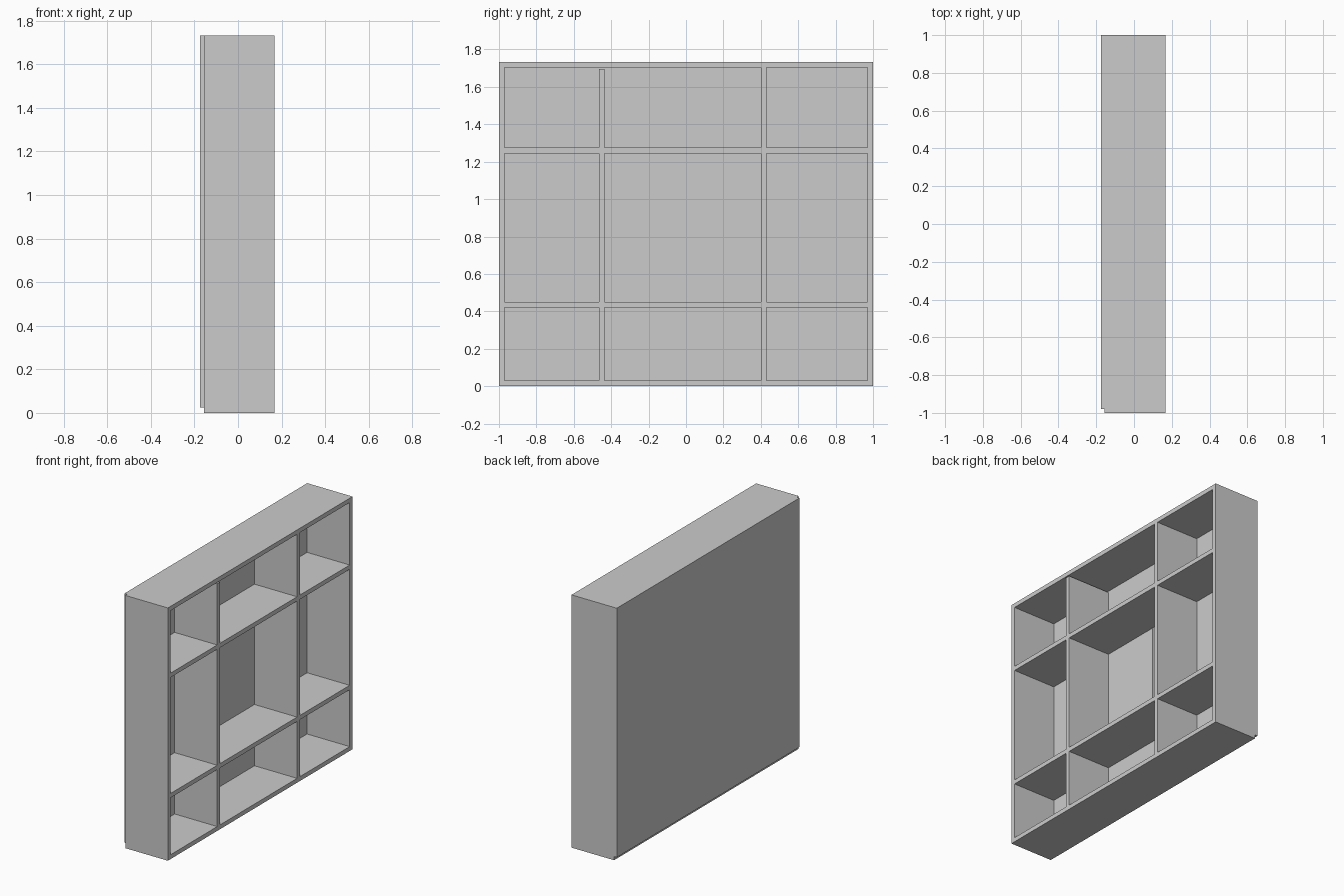
import bpy

cube = bpy.data.objects.get("Cube")
if cube:
    bpy.data.objects.remove(cube, do_unlink=True)

grey = bpy.data.materials.new("light grey")
grey.use_nodes = True
colour = (0.6, 0.6, 0.6, 1)
grey.diffuse_color = colour
grey.node_tree.nodes["Principled BSDF"].inputs["Base Color"].default_value = colour

BACK, FRONT = -0.155, 0.168   # depth of the carcass along x
T = 0.03                      # board thickness
H = 1.733                     # overall height


def board(name, x, y, z):
    """Box spanning the given (low, high) ranges."""
    spans = (x, y, z)
    bpy.ops.mesh.primitive_cube_add(size=1, location=[(a + b) / 2 for a, b in spans])
    ob = bpy.context.object
    ob.name = name
    ob.scale = [b - a for a, b in spans]
    bpy.ops.object.transform_apply(location=False, rotation=False, scale=True)
    ob.data.materials.append(grey)
    return ob


depth = (BACK, FRONT)

# Outer frame
board("bottom_board", depth, (-1, 1), (0, T))
board("top_board", depth, (-1, 1), (H - T, H))
for name, y in (("front_side", -1), ("rear_side", 1 - T)):
    board(name, depth, (y, y + T), (T, H - T))

# Full-width shelves
shelves = (0.42, 1.245)
for name, z in zip(("lower_shelf", "upper_shelf"), shelves):
    board(name, depth, (-1 + T, 1 - T), (z, z + T))

# Upright dividers in each row
rows = ((T, shelves[0]), (shelves[0] + T, shelves[1]), (shelves[1] + T, H - T))
for row, z in zip(("lower", "middle", "upper"), rows):
    for side, y in (("front", -0.465), ("rear", 0.40)):
        top = z[1] - 0.008 if (row, side) == ("upper", "front") else z[1]
        board(f"{row}_{side}_divider", depth, (y, y + T), (z[0], top))

# Back panel, held in from the bottom and front edges, with its joint strip
board("back_panel", (-0.175, BACK), (-0.98, 1), (0.025, H))
board("back_joint_strip", (BACK, BACK + 0.004), (-0.01, 0.003), rows[1])
